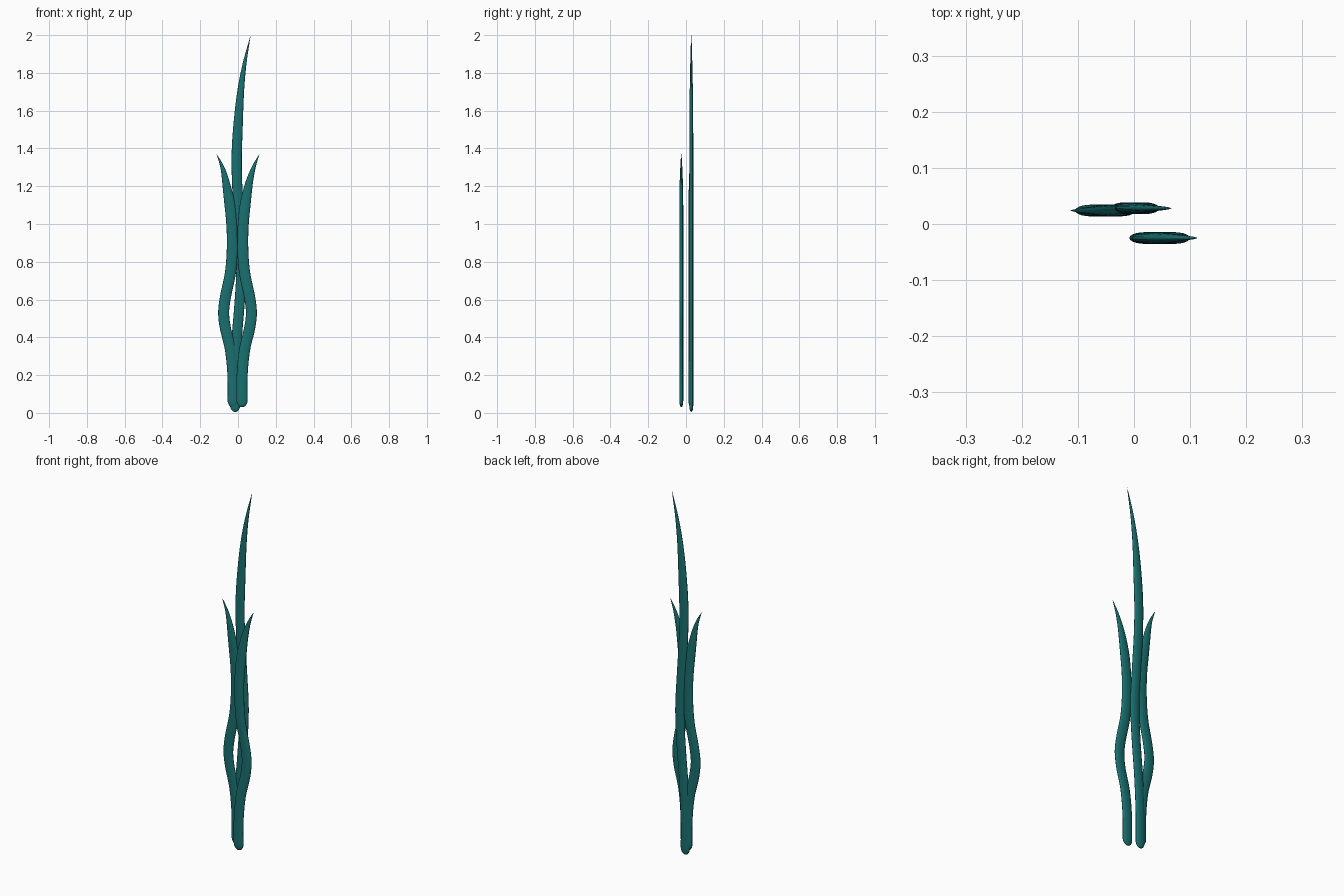
import bpy, bmesh, math

if "Cube" in bpy.data.objects:
    bpy.data.objects.remove(bpy.data.objects["Cube"])

mat = bpy.data.materials.new("teal_leaf")
mat.diffuse_color = (0.01, 0.16, 0.16, 1)
mat.use_nodes = True
mat.node_tree.nodes["Principled BSDF"].inputs["Base Color"].default_value = mat.diffuse_color


def sample(points, z):
    """Smooth (Catmull-Rom style) value of points [(z, v), ...] at z."""
    n = len(points)

    def slope(i):
        a, b = points[max(i - 1, 0)], points[min(i + 1, n - 1)]
        return (b[1] - a[1]) / (b[0] - a[0])
    i = 0
    while i < n - 2 and z > points[i + 1][0]:
        i += 1
    (z0, v0), (z1, v1) = points[i], points[i + 1]
    h = z1 - z0
    t = (z - z0) / h
    return ((2*t**3 - 3*t**2 + 1) * v0 + (t**3 - 2*t**2 + t) * h * slope(i)
            + (3*t**2 - 2*t**3) * v1 + (t**3 - t**2) * h * slope(i + 1))


def blade(name, path, y, width, depth, taper, sides=20, steps=80):
    """Flat oval stalk swept along path [(z, x)], round foot, pointed tip."""
    z0, z1 = path[0][0], path[-1][0]
    foot = 0.035
    # close rings in the rounded foot, even rings above
    levels = [z0 + foot * (1 - math.cos(a * math.pi / 12)) for a in range(1, 6)]
    levels += [z0 + foot + (z1 - z0 - foot) * i / steps for i in range(steps)]
    bm = bmesh.new()
    rings = []
    for z in levels:
        f = 1.0
        if z < z0 + foot:
            f = math.sqrt(1 - (1 - (z - z0) / foot) ** 2)
        t = max(0, (z - (z1 - taper)) / taper)
        fw = f * (1 - t ** 1.6)
        fd = f * (1 - t ** 2.2 * 0.9)
        x = sample(path, z)
        s = (sample(path, min(z + 0.005, z1)) - sample(path, max(z - 0.005, z0))) / 0.01
        length = math.hypot(1, s)
        ring = []
        for k in range(sides):
            a = 2 * math.pi * k / sides
            u = width / 2 * fw * math.cos(a)
            ring.append(bm.verts.new((x + u / length, y + depth / 2 * fd * math.sin(a),
                                      z - u * s / length)))
        rings.append(ring)
    for r0, r1 in zip(rings, rings[1:]):
        for k in range(sides):
            j = (k + 1) % sides
            bm.faces.new((r0[k], r0[j], r1[j], r1[k]))
    bottom = bm.verts.new((path[0][1], y, z0))
    tip = bm.verts.new((path[-1][1], y, z1))
    for k in range(sides):
        j = (k + 1) % sides
        bm.faces.new((bottom, rings[0][j], rings[0][k]))
        bm.faces.new((tip, rings[-1][k], rings[-1][j]))
    bmesh.ops.recalc_face_normals(bm, faces=bm.faces)
    for face in bm.faces:
        face.smooth = True
    me = bpy.data.meshes.new(name)
    bm.to_mesh(me)
    bm.free()
    me.materials.append(mat)
    ob = bpy.data.objects.new(name, me)
    bpy.context.collection.objects.link(ob)


# Two short outer blades, mirrored left and right
outer = [(0.03, 0.021), (0.2, 0.022), (0.34, 0.036), (0.45, 0.062), (0.53, 0.071),
         (0.61, 0.062), (0.75, 0.034), (0.9, 0.025), (1.05, 0.032), (1.2, 0.055),
         (1.3, 0.083), (1.372, 0.114)]
blade("right_blade", outer, -0.025, 0.058, 0.021, 0.3)
blade("left_blade", [(z, -x - 0.005 * (z < 1.3)) for z, x in outer], 0.024, 0.058, 0.021, 0.3)

# Tall middle blade
middle = [(0.005, -0.015), (0.2, -0.015), (0.4, -0.006), (0.55, 0.006), (0.7, 0.016),
          (0.82, 0.018), (1.0, 0.008), (1.2, -0.004), (1.35, -0.007), (1.5, -0.001),
          (1.7, 0.014), (1.85, 0.035), (2.0, 0.067)]
blade("middle_blade", middle, 0.028, 0.054, 0.021, 0.6)
